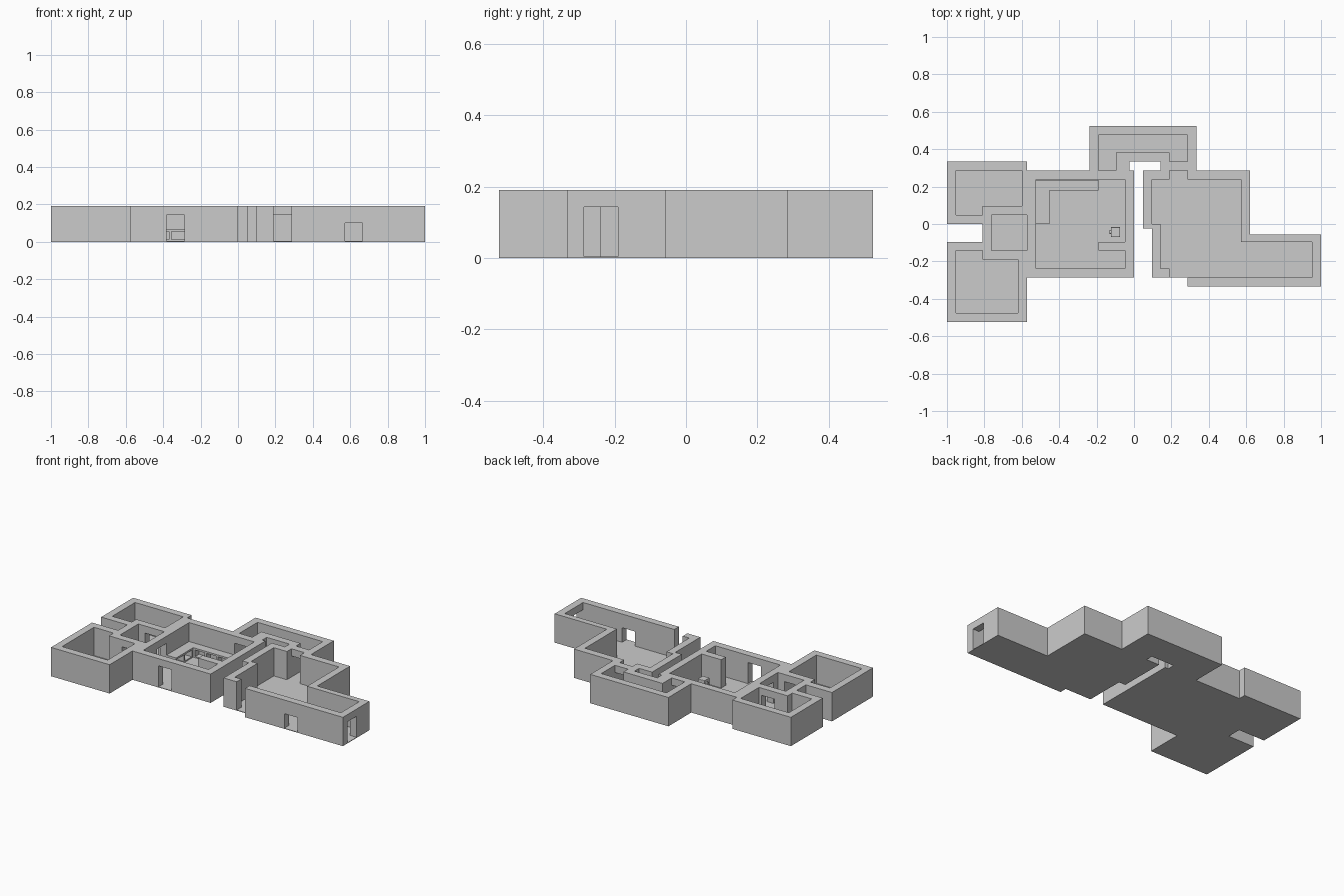
import bpy, bmesh
from mathutils import Matrix, Vector

if "Cube" in bpy.data.objects:
    bpy.data.objects.remove(bpy.data.objects["Cube"])

U = 1 / 21          # planning module: one wall thickness
H = 4               # wall height in modules
FLOOR = 0.08        # thin floor slab in modules


def prism(name, pts, z0, z1):
    """Extrude a plan outline (in modules) upwards."""
    bm = bmesh.new()
    face = bm.faces.new([bm.verts.new((x * U, y * U, z0 * U)) for x, y in pts])
    up = bmesh.ops.extrude_face_region(bm, geom=[face])["geom"]
    bmesh.ops.translate(bm, vec=(0, 0, (z1 - z0) * U),
                        verts=[v for v in up if isinstance(v, bmesh.types.BMVert)])
    bmesh.ops.recalc_face_normals(bm, faces=bm.faces)
    me = bpy.data.meshes.new(name)
    bm.to_mesh(me)
    bm.free()
    ob = bpy.data.objects.new(name, me)
    bpy.context.collection.objects.link(ob)
    return ob


def box(name, x0, x1, y0, y1, z0, z1):
    return prism(name, [(x0, y0), (x1, y0), (x1, y1), (x0, y1)], z0, z1)


def cut(target, cutter):
    """Subtract the cutter from the target and remove it."""
    mod = target.modifiers.new("cut", "BOOLEAN")
    mod.operation, mod.solver, mod.object = "DIFFERENCE", "EXACT", cutter
    bpy.context.view_layer.objects.active = target
    bpy.ops.object.modifier_apply(modifier=mod.name)
    bpy.data.objects.remove(cutter)


# Outer shell of the whole building
walls = prism("walls_and_floor", [
    (-21, -11), (-12, -11), (-12, -6), (0, -6), (0, 6), (-.5, 6), (-.5, 7),
    (3, 7), (3, 6), (1, 6), (1, -.5), (2, -.5), (2, -6), (6, -6), (6, -7),
    (21, -7), (21, -1.2), (13, -1.2), (13, 6), (7, 6), (7, 11), (-5, 11),
    (-5, 6), (-12, 6), (-12, 7), (-21, 7), (-21, 0), (-17, 0), (-17, -2),
    (-21, -2)], 0, H)

# Room interiors
rooms = {
    "north_west": [(-20, 1), (-17, 1), (-17, 2), (-12.6, 2), (-12.6, 6), (-20, 6)],
    "south_west": [(-20, -10), (-13, -10), (-13, -4), (-17, -4), (-17, -3), (-20, -3)],
    "lobby": [(-16, -3), (-12, -3), (-12, 1), (-16, 1)],
    "hall": [(-11, -5), (-1, -5), (-1, -3), (-4, -3), (-4, -2), (-1, -2), (-1, 5), (-11, 5)],
    "north": [(-4, 6), (-2, 6), (-2, 8), (4, 8), (4, 7), (6, 7), (6, 10), (-4, 10)],
    "east": [(2, 0), (3, 0), (3, -5), (4, -5), (4, -6), (20, -6), (20, -2), (12, -2),
             (12, 5), (6, 5), (6, 6), (4, 6), (4, 5), (2, 5)],
}
for name, pts in rooms.items():
    cut(walls, prism(name, pts, FLOOR, H + 1))

# Doorways: x0, x1, y0, y1, top
e = 0.3
doors = [
    (-8, -6, -6 - e, -5 + e, 3),      # hall front door
    (12, 14, -7 - e, -6 + e, 2.1),    # east wing front hatch
    (20 - e, 21 + e, -6, -4, 3),      # east wing side door
    (4, 6, -6 - e, -6 + e, H + 1),    # open gap in the east wing front
    (4, 6, 6 - e, 7 + e, 3),          # east wing to north room
    (-4, -2, 5 - e, 6 + e, 3),        # hall to north room
    (-12 - e, -11 + e, -2, 0, 3),     # lobby to hall
    (-15, -13, 1 - e, 2 + e, 3),      # lobby to north west room
    (-15, -13, -4 - e, -3 + e, 3),    # lobby to south west room
]
for x0, x1, y0, y1, top in doors:
    cut(walls, box("door_cutter", x0, x1, y0, y1, FLOOR, top))

# L-shaped counter with open compartments
counter = prism("counter", [(-10.98, 0), (-9.5, 0), (-9.5, 3.75), (-4, 3.75),
                            (-4, 4.95), (-10.98, 4.95)], FLOOR, 1.4)
for i in range(3):
    x = -9.2 + i * 1.75
    cut(counter, box("recess", x, x + 1.45, 3.5, 4.6, .25, 1.15))
for i in range(2):
    y = .25 + i * 1.75
    cut(counter, box("recess", -10.6, -9.2, y, y + 1.45, .25, 1.15))

# Small cabinet with rounded edges and a round knob
cabinet = box("cabinet", -2.6, -1.55, -1.45, -.35, FLOOR, 1.35)
bev = cabinet.modifiers.new("round", "BEVEL")
bev.width, bev.segments = 0.003, 2
bpy.ops.mesh.primitive_cylinder_add(vertices=16, radius=.25 * U, depth=.15 * U,
                                    location=(-2.67 * U, -.9 * U, .75 * U),
                                    rotation=(0, 1.5708, 0))
bpy.context.object.name = "cabinet_knob"
